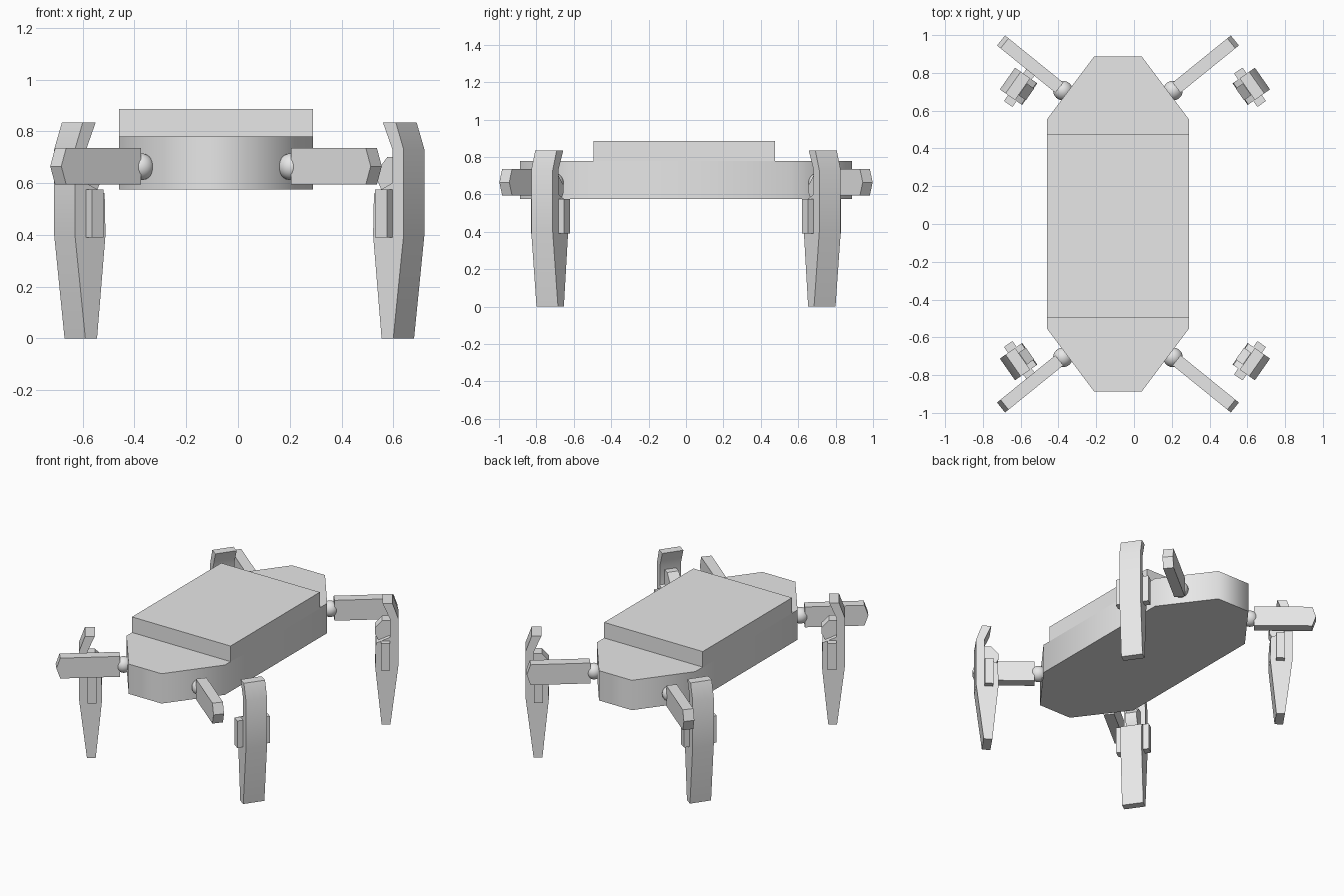
import bpy, bmesh, math
from mathutils import Vector

if "Cube" in bpy.data.objects:
    bpy.data.objects.remove(bpy.data.objects["Cube"])

grey = bpy.data.materials.new("plain grey")
grey.diffuse_color = (0.8, 0.8, 0.8, 1)
grey.use_nodes = True
grey.node_tree.nodes["Principled BSDF"].inputs["Base Color"].default_value = grey.diffuse_color


def make(name, bm, angle):
    bmesh.ops.recalc_face_normals(bm, faces=bm.faces)
    me = bpy.data.meshes.new(name)
    bm.to_mesh(me)
    bm.free()
    me.materials.append(grey)
    ob = bpy.data.objects.new(name, me)
    bpy.context.collection.objects.link(ob)
    bpy.ops.object.select_all(action='DESELECT')
    ob.select_set(True)
    bpy.context.view_layer.objects.active = ob
    bpy.ops.object.shade_smooth_by_angle(angle=math.radians(angle))
    return ob


def prism(name, loop_a, loop_b, angle=30):
    """Solid between two matching outlines."""
    bm = bmesh.new()
    a = [bm.verts.new(p) for p in loop_a]
    b = [bm.verts.new(p) for p in loop_b]
    bm.faces.new(a)
    bm.faces.new(b)
    n = len(a)
    for i in range(n):
        j = (i + 1) % n
        bm.faces.new((a[i], a[j], b[j], b[i]))
    return make(name, bm, angle)


def radial_prism(name, profile, half, origin, deg, mid, sx, sy):
    """Extrude an (outward, height) profile sideways, mirrored into one corner."""
    a = math.radians(deg)
    out, side = Vector((math.cos(a), math.sin(a))), Vector((-math.sin(a), math.cos(a)))

    def loop(t):
        pts = []
        for r, z in profile:
            p = Vector(origin) + out * r + side * t
            pts.append((mid + sx * p.x, sy * p.y, z))
        return pts
    return prism(name, loop(-half), loop(half))


# Body with chamfered corners, and raised deck
BX = -0.085
outline = [(0.125, 0.888), (0.375, 0.555), (0.375, -0.555), (0.125, -0.888),
           (-0.125, -0.888), (-0.375, -0.555), (-0.375, 0.555), (-0.125, 0.888)]
prism("body", [(BX + x, y, 0.575) for x, y in outline],
      [(BX + x, y, 0.78) for x, y in outline], 60)
deck = [(-0.375, -0.495), (0.375, -0.495), (0.375, 0.475), (-0.375, 0.475)]
prism("deck", [(BX + x, y, 0.775) for x, y in deck],
      [(BX + x, y, 0.887) for x, y in deck])

# Side profiles of the limb parts
arm = [(0.025, 0.595), (0.398, 0.595), (0.422, 0.665), (0.398, 0.735), (0.025, 0.735)]
shin = [(-0.049, 0), (0, 0.40), (0, 0.73), (-0.037, 0.835), (-0.098, 0.835),
        (-0.053, 0.73), (-0.053, 0.60), (-0.14, 0.56), (-0.144, 0.40), (-0.104, 0)]
knee = [(-0.045, 0.57), (-0.045, 0.70), (-0.10, 0.70), (-0.146, 0.65),
        (-0.146, 0.61), (-0.12, 0.56)]
clip = [(-0.053, 0.39), (-0.053, 0.575), (-0.108, 0.575), (-0.108, 0.39)]

for sx, xn in ((1, "right"), (-1, "left")):
    for sy, yn in ((1, "rear"), (-1, "front")):
        tag = f"{yn}_{xn}"
        # Shoulder ball and upper arm
        bm = bmesh.new()
        bmesh.ops.create_uvsphere(bm, u_segments=24, v_segments=14, radius=0.052)
        bmesh.ops.translate(bm, verts=bm.verts, vec=(BX + sx * 0.291, sy * 0.706, 0.663))
        make("shoulder_ball_" + tag, bm, 60)
        radial_prism("arm_" + tag, arm, 0.034, (0.291, 0.706), 39, BX, sx, sy)
        # Shin with knee block and side clips
        foot = (0.675, 0.77)
        radial_prism("shin_" + tag, shin, 0.07, foot, 35, 0.005, sx, sy)
        radial_prism("knee_" + tag, knee, 0.038, foot, 35, 0.005, sx, sy)
        radial_prism("clip_" + tag, clip, 0.108, foot, 35, 0.005, sx, sy)
